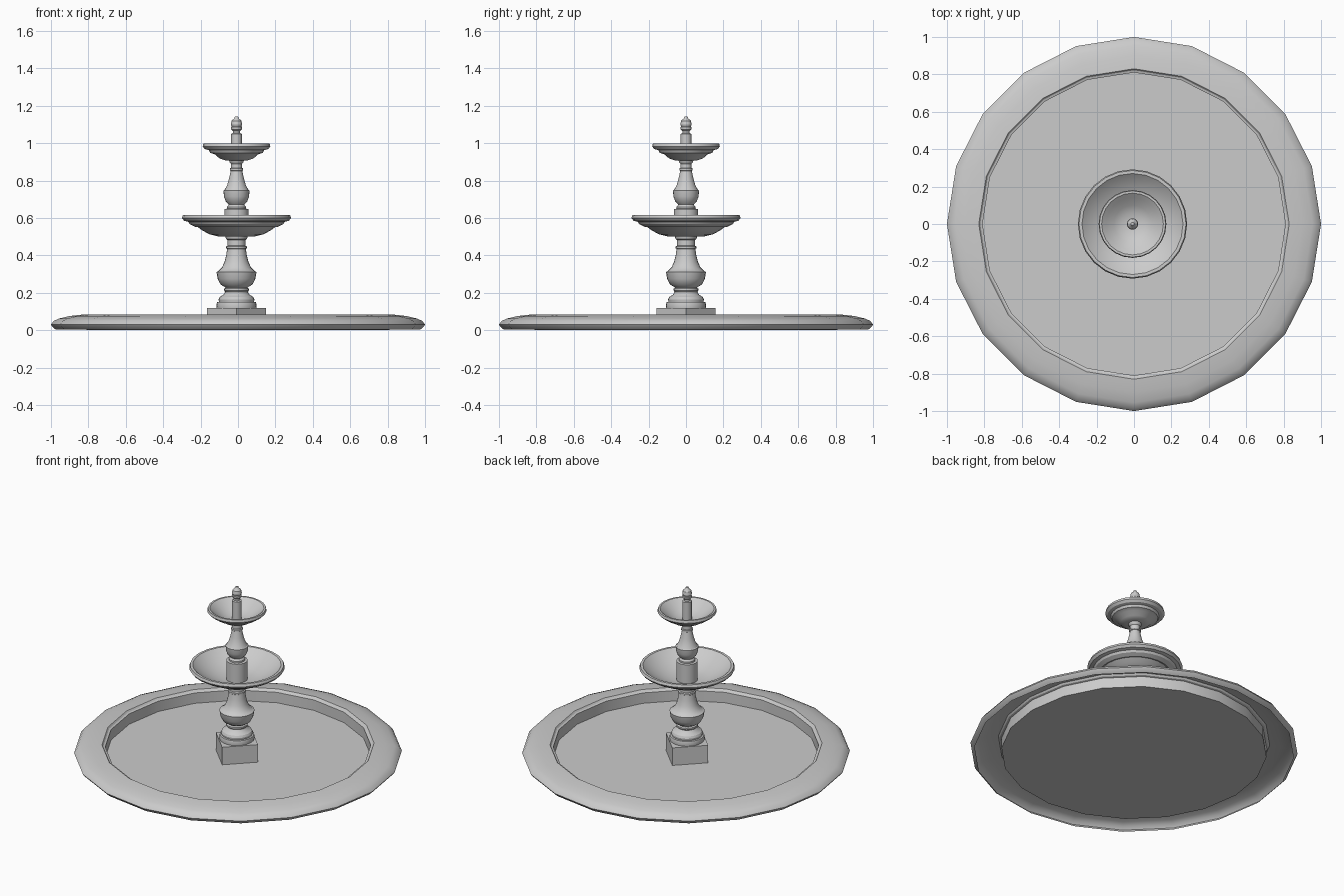
import bpy, bmesh, math

CX = -0.008  # centre column sits a touch left of the pool centre


def lathe(name, profile, sides, x=0.0, angle=30):
    """Revolve (radius, height) points around z; radius 0 closes to a pole."""
    bm = bmesh.new()
    rings = []
    for r, z in profile:
        if r == 0:
            rings.append([bm.verts.new((0, 0, z))] * sides)
        else:
            rings.append([bm.verts.new((r * math.cos(2 * math.pi * i / sides),
                                        r * math.sin(2 * math.pi * i / sides), z))
                          for i in range(sides)])
    for a, b in zip(rings, rings[1:]):
        for i in range(sides):
            j = (i + 1) % sides
            bm.faces.new(list(dict.fromkeys((a[i], a[j], b[j], b[i]))))
    bmesh.ops.recalc_face_normals(bm, faces=bm.faces)
    mesh = bpy.data.meshes.new(name)
    bm.to_mesh(mesh)
    bm.free()
    obj = bpy.data.objects.new(name, mesh)
    obj.location.x = x
    bpy.context.collection.objects.link(obj)
    bpy.ops.object.select_all(action='DESELECT')
    obj.select_set(True)
    bpy.context.view_layer.objects.active = obj
    bpy.ops.object.shade_smooth_by_angle(angle=math.radians(angle))
    return obj


# Pool: hollow rolled rim, inner wall and floor as one thin shell
lathe("pool_basin", [(0.975, 0.004), (0.992, 0.018), (1.0, 0.03), (0.985, 0.05),
                     (0.955, 0.063), (0.90, 0.076), (0.83, 0.084), (0.822, 0.074),
                     (0.81, 0.07), (0.81, 0.0), (0, 0.0)], 20)

# Square plinth, turned 45 degrees
bpy.ops.mesh.primitive_cylinder_add(vertices=4, radius=0.157, depth=0.118,
                                    location=(CX, 0, 0.06))
bpy.context.object.name = "square_plinth"

# Lower baluster
lathe("lower_column", [(0, 0.115), (0.105, 0.115), (0.108, 0.135), (0.104, 0.15),
                       (0.094, 0.152), (0.096, 0.165), (0.09, 0.178), (0.07, 0.19),
                       (0.06, 0.205), (0.066, 0.212), (0.066, 0.222), (0.058, 0.228),
                       (0.085, 0.245), (0.101, 0.275), (0.107, 0.312), (0.10, 0.314),
                       (0.078, 0.335), (0.064, 0.365), (0.055, 0.40), (0.05, 0.435),
                       (0.055, 0.438), (0.055, 0.448), (0.048, 0.452), (0.048, 0.482),
                       (0.056, 0.488), (0.06, 0.505), (0, 0.505)], 24, CX)

# Large bowl, underside then inside
lathe("large_bowl", [(0, 0.502), (0.10, 0.502), (0.145, 0.513), (0.185, 0.535),
                     (0.212, 0.555), (0.222, 0.553), (0.25, 0.567), (0.258, 0.58),
                     (0.28, 0.585), (0.292, 0.6), (0.286, 0.616), (0.27, 0.616),
                     (0.245, 0.594), (0.20, 0.565), (0.14, 0.536), (0.08, 0.522),
                     (0, 0.52)], 24, CX)

# Upper baluster standing on a drum inside the large bowl
lathe("upper_column", [(0, 0.515), (0.065, 0.515), (0.065, 0.648), (0.05, 0.65),
                       (0.05, 0.66), (0.041, 0.672), (0.058, 0.69), (0.067, 0.715),
                       (0.07, 0.747), (0.064, 0.75), (0.05, 0.775), (0.04, 0.81),
                       (0.031, 0.852), (0.036, 0.855), (0.036, 0.865), (0.03, 0.868),
                       (0.03, 0.89), (0.038, 0.9), (0.04, 0.91), (0, 0.91)], 24, CX)

# Small bowl
lathe("small_bowl", [(0, 0.908), (0.06, 0.908), (0.09, 0.918), (0.115, 0.94),
                     (0.14, 0.948), (0.148, 0.963), (0.168, 0.968), (0.181, 0.982),
                     (0.177, 0.998), (0.165, 0.998), (0.14, 0.978), (0.10, 0.948),
                     (0.06, 0.928), (0, 0.922)], 24, CX)

# Spout and finial
lathe("finial", [(0, 0.92), (0.029, 0.92), (0.029, 1.05), (0.02, 1.054),
                 (0.02, 1.066), (0.029, 1.074), (0.03, 1.086), (0.026, 1.09),
                 (0.03, 1.10), (0.026, 1.12), (0.012, 1.133), (0.009, 1.142),
                 (0, 1.144)], 16, CX)
